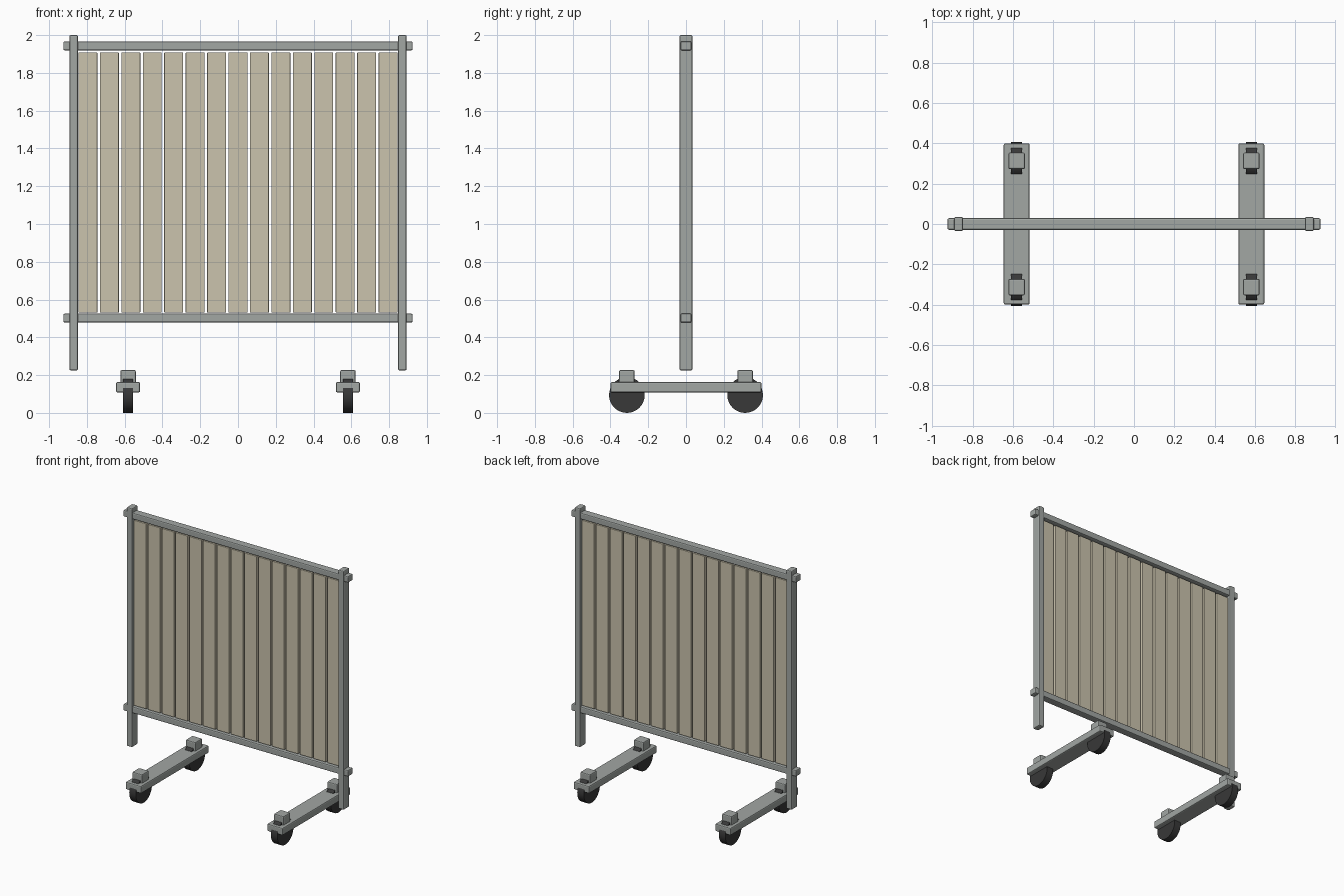
import bpy
import bmesh
import math
from mathutils import Matrix

default = bpy.data.objects.get("Cube")
if default:
    bpy.data.objects.remove(default, do_unlink=True)


def material(name, rgb):
    mat = bpy.data.materials.new(name)
    mat.use_nodes = True
    colour = (*rgb, 1)
    mat.diffuse_color = colour
    mat.node_tree.nodes["Principled BSDF"].inputs["Base Color"].default_value = colour
    return mat


GREY = material("grey metal", (0.36, 0.385, 0.37))
CREAM = material("cream slat", (0.60, 0.55, 0.42))
RUBBER = material("dark rubber", (0.04, 0.04, 0.04))


def finish(name, bm, mat, location):
    mesh = bpy.data.meshes.new(name)
    bm.to_mesh(mesh)
    bm.free()
    mesh.materials.append(mat)
    obj = bpy.data.objects.new(name, mesh)
    obj.location = location
    bpy.context.collection.objects.link(obj)
    return obj


def box(name, location, size, mat, bevel):
    bm = bmesh.new()
    bmesh.ops.create_cube(bm, size=1)
    bmesh.ops.scale(bm, vec=size, verts=bm.verts)
    obj = finish(name, bm, mat, location)
    mod = obj.modifiers.new("soft edges", "BEVEL")
    mod.width = bevel
    mod.segments = 2
    return obj


def wheel(name, location, radius, width):
    bm = bmesh.new()
    bmesh.ops.create_cone(bm, cap_ends=True, segments=32, radius1=radius,
                          radius2=radius, depth=width,
                          matrix=Matrix.Rotation(math.pi / 2, 4, "Y"))
    obj = finish(name, bm, RUBBER, location)
    bpy.ops.object.select_all(action="DESELECT")
    obj.select_set(True)
    bpy.context.view_layer.objects.active = obj
    bpy.ops.object.shade_smooth_by_angle(angle=math.radians(30))


# Frame rails
for name, z in (("bottom_rail", 0.502), ("top_rail", 1.943)):
    box(name, (0, 0, z), (1.85, 0.058, 0.048), GREY, 0.008)

# Upright slats
SLATS, PITCH = 15, 0.1135
for i in range(SLATS):
    x = (i - (SLATS - 1) / 2) * PITCH
    box(f"slat_{i + 1}", (x, 0, 1.219), (0.1, 0.03, 1.377), CREAM, 0.003)

# Posts, feet and casters on each side
for side, s in (("left", 1), ("right", -1)):
    box(f"{side}_post", (s * 0.87, 0, 1.1125), (0.046, 0.069, 1.775), GREY, 0.008)
    foot_x = s * 0.582
    box(f"{side}_foot", (foot_x, 0, 0.136), (0.128, 0.8, 0.055), GREY, 0.008)
    for end, t in (("front", -1), ("back", 1)):
        y = t * 0.313
        box(f"{side}_{end}_caster_block", (foot_x, y, 0.19), (0.082, 0.082, 0.074), GREY, 0.008)
        wheel(f"{side}_{end}_wheel", (foot_x, y, 0.0945), 0.0945, 0.054)
